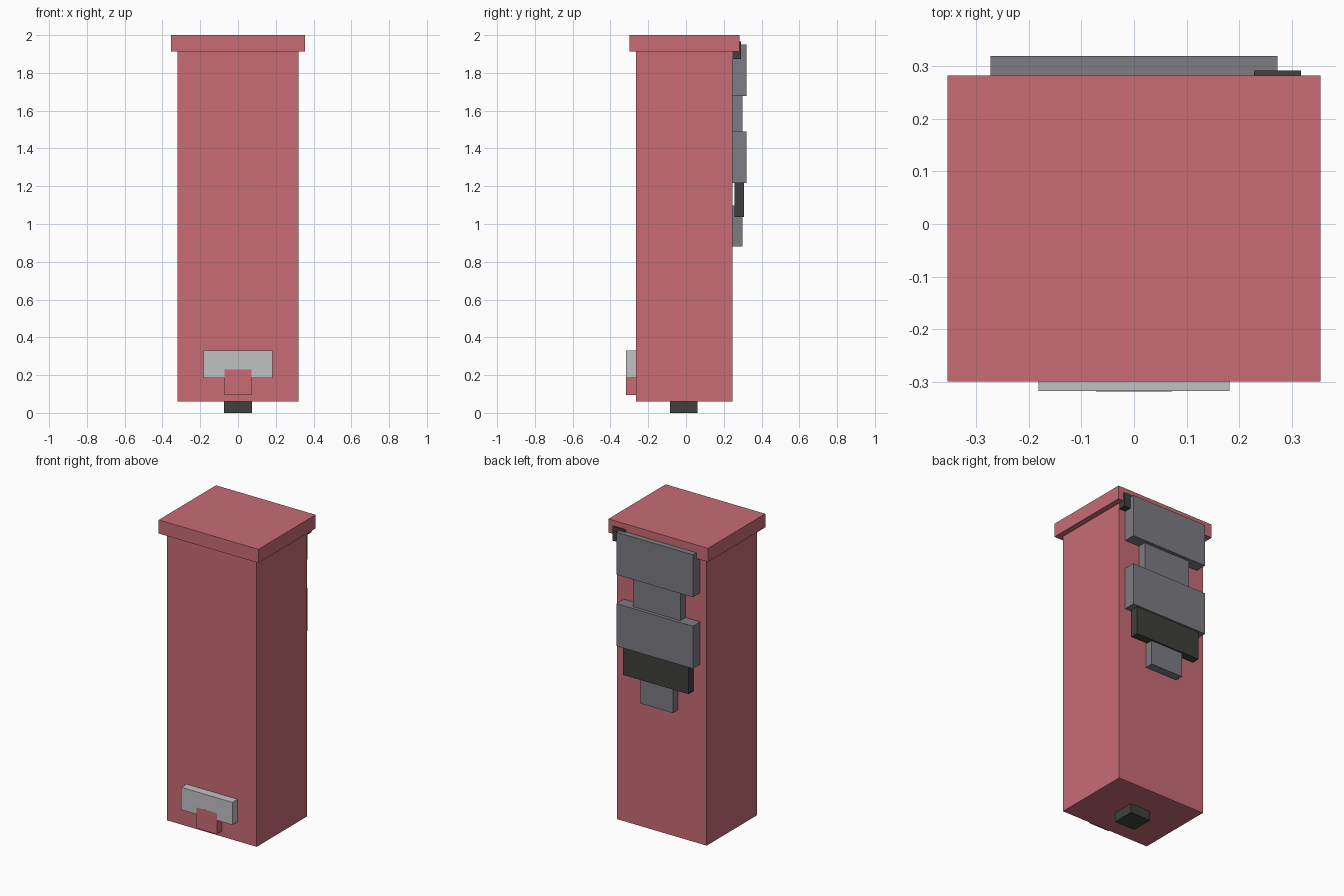
import bpy
import bmesh

cube = bpy.data.objects.get("Cube")
if cube:
    bpy.data.objects.remove(cube, do_unlink=True)


def material(name, rgb):
    mat = bpy.data.materials.new(name)
    mat.use_nodes = True
    colour = (*rgb, 1.0)
    mat.diffuse_color = colour
    mat.node_tree.nodes["Principled BSDF"].inputs["Base Color"].default_value = colour
    return mat


red = material("dusty red", (0.578, 0.15, 0.181))
grey = material("mid grey", (0.205, 0.2, 0.225))
silver = material("light grey", (0.54, 0.54, 0.56))
dark = material("charcoal", (0.05, 0.05, 0.048))


def box(name, mat, x, y, z):
    """Box spanning the given (min, max) range on each axis."""
    bm = bmesh.new()
    bmesh.ops.create_cube(bm, size=1)
    for v in bm.verts:
        v.co = [r[0] if c < 0 else r[1] for c, r in zip(v.co, (x, y, z))]
    mesh = bpy.data.meshes.new(name)
    bm.to_mesh(mesh)
    bm.free()
    mesh.materials.append(mat)
    obj = bpy.data.objects.new(name, mesh)
    bpy.context.collection.objects.link(obj)
    return obj


def centred(name, mat, half_width, y, z):
    return box(name, mat, (-half_width, half_width), y, z)


# Main column, lid and foot
FRONT, BACK = -0.265, 0.245
centred("body", red, 0.319, (FRONT, BACK), (0.06, 1.912))
centred("lid", red, 0.355, (-0.3, 0.283), (1.912, 2.0))
centred("foot", dark, 0.073, (-0.085, 0.06), (0.0, 0.06))

# Front plate with its tab
centred("front_plate", silver, 0.182, (-0.318, FRONT), (0.185, 0.33))
centred("front_tab", red, 0.072, (-0.3185, FRONT), (0.095, 0.23))

# Stack of plates on the back
centred("upper_back_plate", grey, 0.273, (BACK, 0.32), (1.677, 1.95))
centred("back_connector", grey, 0.168, (BACK, 0.298), (1.49, 1.677))
centred("middle_back_plate", grey, 0.273, (BACK, 0.32), (1.217, 1.49))
centred("dark_back_plate", dark, 0.234, (0.257, 0.308), (1.037, 1.217))
centred("lower_back_plate", grey, 0.115, (BACK, 0.298), (0.88, 1.097))

# Small latch under the lid, on the left side of the back
box("latch", dark, (0.228, 0.318), (BACK, 0.292), (1.873, 1.965))
